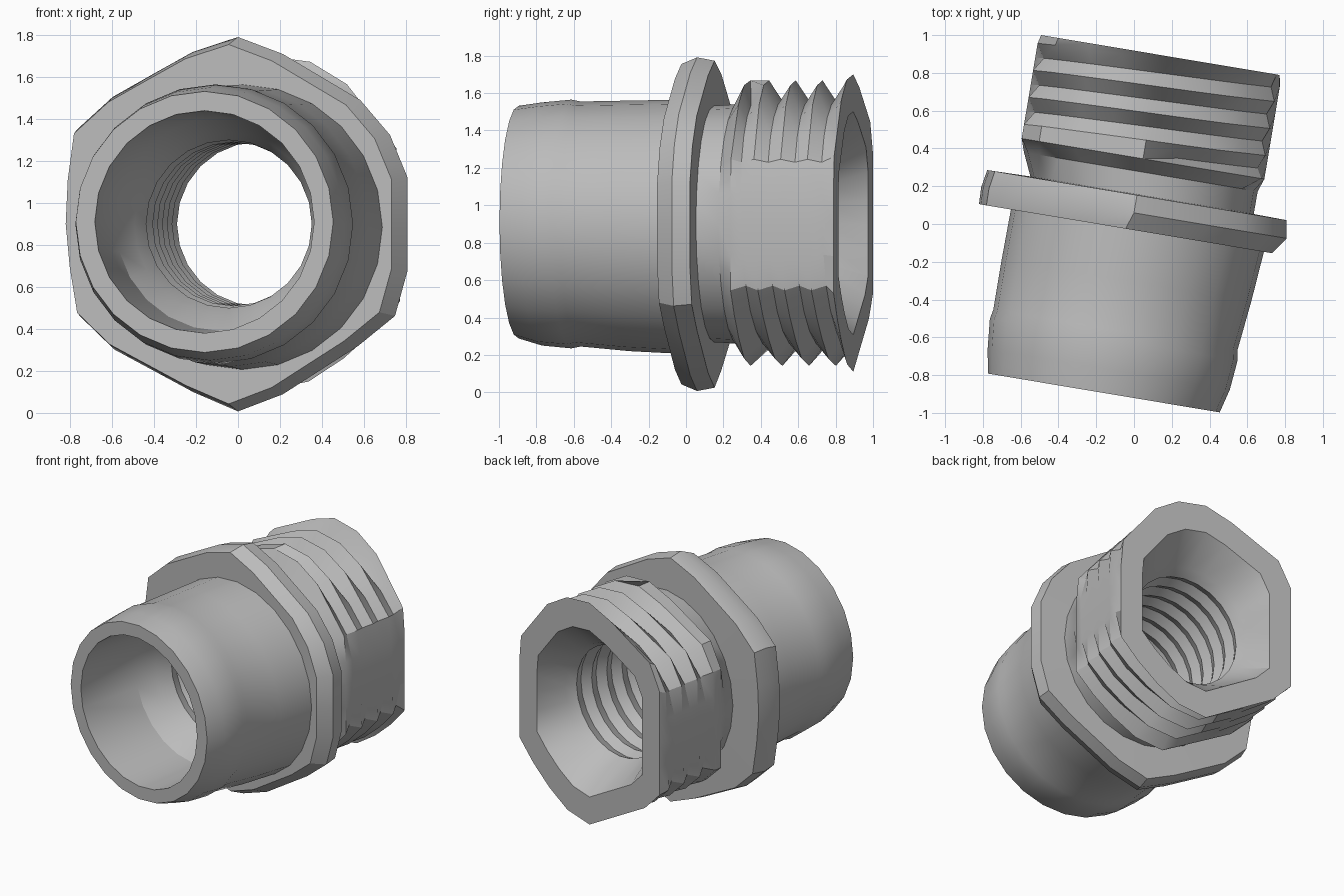
import bpy
import bmesh
from math import sin, cos, pi, radians
from mathutils import Vector

if "Cube" in bpy.data.objects:
    bpy.data.objects.remove(bpy.data.objects["Cube"])

SIDES = 24
AXIS_Z = 0.9
END = 0.907

# Corners of the worn hexagons of the collar and of the threaded end
COLLAR = [(0.03, 0.9), (0.2, 0.82), (0.66, 0.55), (0.82, 0.28), (0.82, -0.3),
          (0.74, -0.48), (0.14, -0.86), (-0.03, -0.9), (-0.65, -0.57),
          (-0.78, -0.42), (-0.82, 0.0), (-0.8, 0.43), (-0.6, 0.61), (-0.2, 0.83)]
NUT = [(0.1, 0.82), (0.35, 0.71), (0.64, 0.34), (0.64, -0.38), (0.43, -0.6),
       (0.14, -0.79), (0.0, -0.79), (-0.64, -0.43), (-0.64, 0.5), (-0.1, 0.78)]

grey = bpy.data.materials.new("plain grey")
grey.use_nodes = True
grey.diffuse_color = (0.5, 0.5, 0.5, 1)
grey.node_tree.nodes["Principled BSDF"].inputs["Base Color"].default_value = (0.5, 0.5, 0.5, 1)


def reach(corners, angle):
    """Distance from the axis to the edge of a polygon, clockwise from the top."""
    ray = Vector((sin(angle), cos(angle)))
    best = 0
    for i, corner in enumerate(corners):
        p, q = Vector(corners[i - 1]), Vector(corner)
        if ray.cross(p) * ray.cross(q) <= 0:
            best = max(best, p.cross(q) / ray.cross(q - p))
    return best


def point(radius, angle, along, widen=1.0, shift=0.0, lift=0.0):
    return (radius * sin(angle) * widen + shift, along, radius * cos(angle) + lift)


def ring(along, radius, widen=1.0, shift=0.0, lift=0.0, outline=None):
    """One closed row of points; with an outline the radius scales it."""
    row = []
    for i in range(SIDES + 1):
        a = 2 * pi * i / SIDES
        r = radius * reach(outline, a) if outline else radius
        row.append(point(r, a, along, widen, shift, lift))
    return row


def loft(name, rows):
    """Skin a list of rings and lay the part along the slightly turned axis."""
    bm = bmesh.new()
    grid = [[bm.verts.new(p) for p in row] for row in rows]
    for low, high in zip(grid, grid[1:]):
        for i in range(SIDES):
            bm.faces.new((low[i], low[i + 1], high[i + 1], high[i]))
    bmesh.ops.remove_doubles(bm, verts=bm.verts, dist=0.0005)
    bmesh.ops.dissolve_degenerate(bm, edges=bm.edges, dist=0.0005)
    mesh = bpy.data.meshes.new(name)
    bm.to_mesh(mesh)
    bm.free()
    mesh.materials.append(grey)
    obj = bpy.data.objects.new(name, mesh)
    bpy.context.collection.objects.link(obj)
    obj.location = (-0.01, 0, AXIS_Z)
    obj.rotation_euler = (0, 0, radians(-9.5))
    bpy.ops.object.select_all(action="DESELECT")
    obj.select_set(True)
    bpy.context.view_layer.objects.active = obj
    bpy.ops.object.shade_smooth_by_angle(angle=radians(28))


# Front sleeve, swelling towards the collar, with a shallow step
loft("front_sleeve", [
    ring(-END, 0.622, lift=0.01),
    ring(-0.78, 0.65, shift=0.005),
    ring(-0.62, 0.665, shift=0.005),
    ring(-0.57, 0.655, shift=0.005),
    ring(-0.3, 0.67, shift=0.02, lift=-0.01),
    ring(0.0, 0.68, shift=0.035, lift=-0.015),
])

# Hexagonal collar with worn corners
loft("hex_collar", [
    ring(-0.03, 0.7, outline=COLLAR),
    ring(-0.03, 0.96, shift=-0.03, outline=COLLAR),
    ring(0.06, 1.0, outline=COLLAR),
    ring(0.155, 0.98, outline=COLLAR),
    ring(0.16, 0.65, outline=COLLAR),
])


# Threaded end: hexagonal crests and round roots wound as a helix
def thread_row(k, pitch=0.145, first=0.38):
    row = []
    for i in range(SIDES + 1):
        a = 2 * pi * i / SIDES
        along = 0.45 + pitch * (k / 2 + a / (2 * pi))
        r, widen = 0.96 * reach(NUT, a), 1.06
        if along <= first:
            along = first - 0.03
        elif along >= END:
            along, r, widen = END, reach(NUT, a), 1.0
        elif k % 2:
            r = min(r, 0.66)
        row.append(point(r, a, along, widen))
    return row


neck = [ring(0.1, 0.63, 0.93, 0.04), ring(0.28, 0.64, 0.98)]
loft("threaded_end", neck + [thread_row(k) for k in range(-6, 9)])

# Bore with end rims, worn hexagonal rear recess, inner ridges and front socket
bore = [
    ring(END, 1.0, outline=NUT),
    ring(END, 0.75, outline=NUT),
    ring(0.7, 0.425),
]
for n in range(6):
    bore += [ring(0.63 - 0.14 * n, 0.39), ring(0.56 - 0.14 * n, 0.42)]
bore += [
    ring(-0.2, 0.4),
    ring(-0.3, 0.44),
    ring(-0.42, 0.51),
    ring(-END, 0.53, lift=0.01),
    ring(-END, 0.622, lift=0.01),
]
loft("bore", bore)
